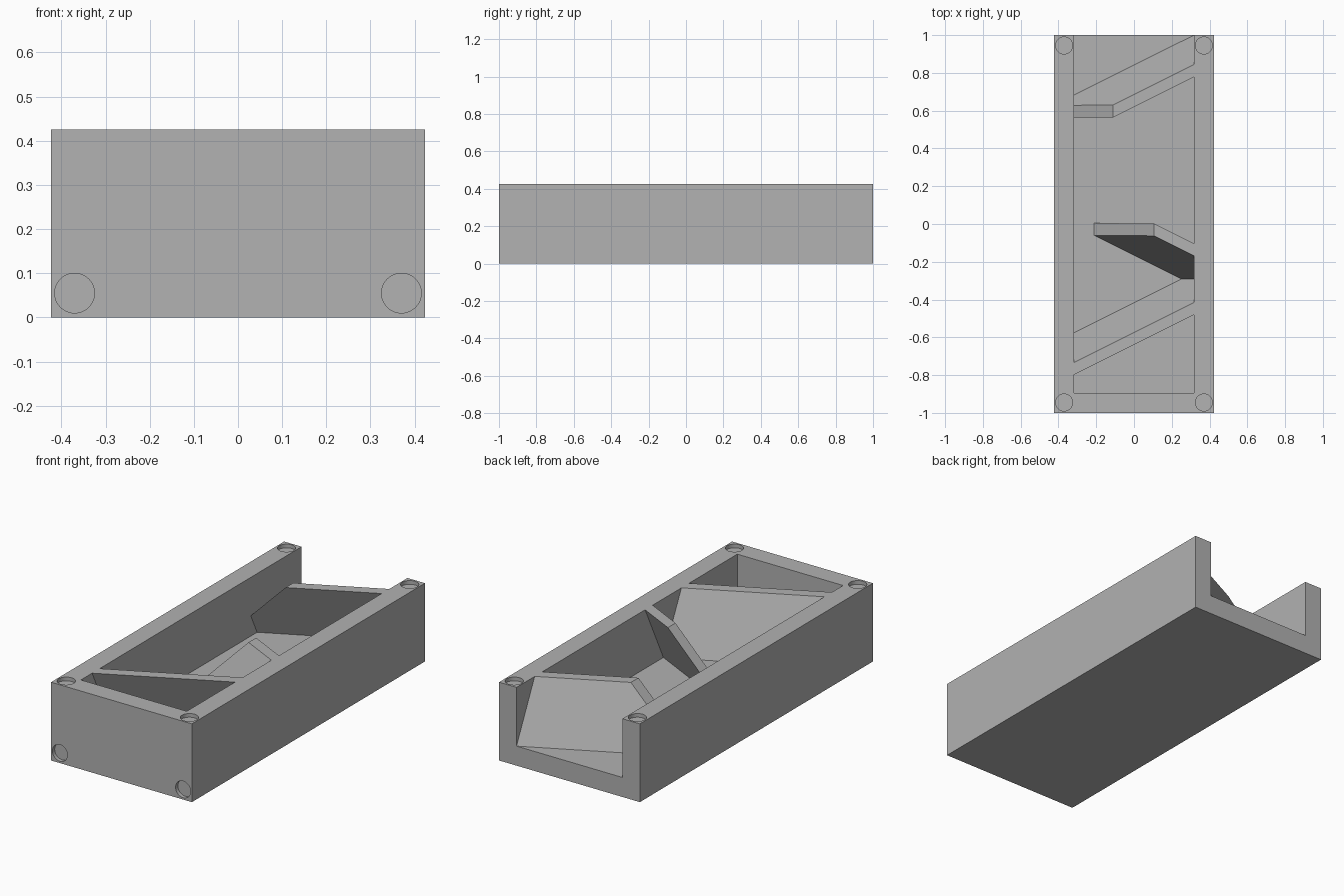
import bpy
import bmesh
from mathutils import Matrix, Vector

cube = bpy.data.objects.get("Cube")
if cube:
    bpy.data.objects.remove(cube, do_unlink=True)

HX, HY, H = 0.423, 1.0, 0.425      # outer half width, half length, height
IX, FLOOR = 0.318, 0.106           # inner half width, floor thickness
FRONT = -0.894                     # inside of the front wall
THICK, LEAN = 0.065, 0.157         # baffle thickness and lean
R, DEPTH = 0.045, 0.02             # magnet recesses

grey = bpy.data.materials.new("plain grey")
grey.use_nodes = True
colour = (0.445, 0.445, 0.445, 1)
grey.diffuse_color = colour
grey.node_tree.nodes["Principled BSDF"].inputs["Base Color"].default_value = colour


def add_object(name, bm):
    bmesh.ops.recalc_face_normals(bm, faces=bm.faces)
    mesh = bpy.data.meshes.new(name)
    bm.to_mesh(mesh)
    bm.free()
    mesh.materials.append(grey)
    obj = bpy.data.objects.new(name, mesh)
    bpy.context.collection.objects.link(obj)
    return obj


def box(name, low, high):
    low, high = Vector(low), Vector(high)
    bm = bmesh.new()
    place = Matrix.Translation((low + high) / 2) @ Matrix.Diagonal((high - low).to_4d())
    bmesh.ops.create_cube(bm, size=1, matrix=place)
    return add_object(name, bm)


def disc(name, centre, turn):
    bm = bmesh.new()
    bmesh.ops.create_cone(bm, cap_ends=True, segments=48, radius1=R, radius2=R,
                          depth=2 * DEPTH, matrix=Matrix.Translation(centre) @ turn)
    return add_object(name, bm)


def cut(target, cutter):
    mod = target.modifiers.new("cut", 'BOOLEAN')
    mod.operation = 'DIFFERENCE'
    mod.solver = 'EXACT'
    mod.object = cutter
    bpy.context.view_layer.objects.active = target
    bpy.ops.object.modifier_apply(modifier=mod.name)
    bpy.data.objects.remove(cutter, do_unlink=True)


def baffle(name, y_left, side, cut_x=None, keep=1):
    """Leaning diagonal wall; an optional 45 degree cut starts at cut_x on top."""
    bm = bmesh.new()
    bmesh.ops.create_cube(bm, size=1)
    for v in bm.verts:
        x = IX * (1 if v.co.x > 0 else -1)
        top = v.co.z > 0
        y = y_left + side * 0.5 * (x + IX)
        y += THICK if v.co.y > 0 else 0
        y += 0 if top else side * LEAN
        v.co = (x, min(y, HY), H if top else FLOOR)
    if cut_x is not None:
        result = bmesh.ops.bisect_plane(
            bm, geom=bm.verts[:] + bm.edges[:] + bm.faces[:],
            plane_co=(cut_x, 0, H), plane_no=(-keep, 0, keep), clear_outer=True)
        edges = [e for e in result["geom_cut"] if isinstance(e, bmesh.types.BMEdge)]
        bmesh.ops.edgeloop_fill(bm, edges=edges)
    return add_object(name, bm)


# Open-backed tray
tray = box("tray", (-HX, -HY, 0), (HX, HY, H))
cut(tray, box("cavity", (-IX, FRONT, FLOOR), (IX, HY + 0.1, H + 0.1)))

# Round recesses on the top corners and low on the front
for x in (-0.37, 0.37):
    for y in (-0.945, 0.945):
        cut(tray, disc("top_recess", (x, y, H), Matrix()))
    cut(tray, disc("front_recess", (x, -HY, 0.055), Matrix.Rotation(1.5707963, 4, 'X')))

bpy.ops.object.select_all(action='DESELECT')
tray.select_set(True)
bpy.context.view_layer.objects.active = tray
bpy.ops.object.shade_smooth_by_angle()

# Leaning baffles: full, undercut stub, notched
baffle("front_baffle", -0.798, 1)
baffle("middle_baffle", 0.15, -1, cut_x=0.107, keep=1)
baffle("back_baffle", 0.461, 1, cut_x=-0.11, keep=1)
